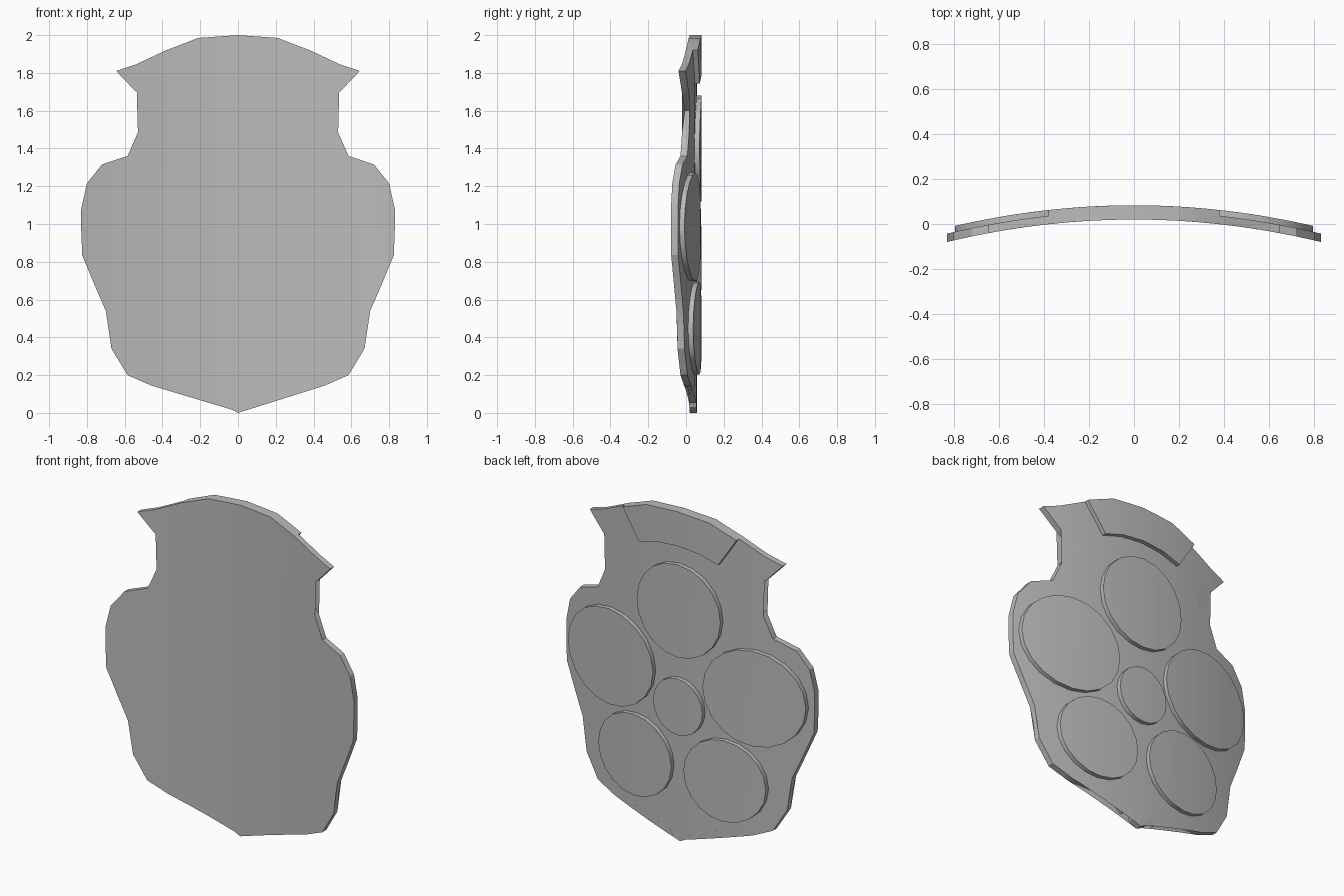
import bpy
import bmesh
from math import sin, cos, pi

cube = bpy.data.objects.get("Cube")
if cube:
    bpy.data.objects.remove(cube, do_unlink=True)

grey = bpy.data.materials.new("plain grey")
grey.use_nodes = True
grey.diffuse_color = (0.5, 0.5, 0.5, 1)
grey.node_tree.nodes["Principled BSDF"].inputs["Base Color"].default_value = (0.5, 0.5, 0.5, 1)

BEND = 0.145        # how strongly the sides sweep forward
STEP = 0.1          # width of the strips that follow the bend


def curved_slab(name, outline, front, back):
    """Fill an x-z outline, thicken it along y and bend it about the vertical axis."""
    bm = bmesh.new()
    bm.faces.new([bm.verts.new((x, front, z)) for x, z in outline])
    bmesh.ops.triangulate(bm, faces=bm.faces[:])
    for i in range(-8, 9):
        bmesh.ops.bisect_plane(bm, geom=bm.verts[:] + bm.edges[:] + bm.faces[:], dist=1e-5,
                               plane_co=(i * STEP, 0, 0), plane_no=(1, 0, 0))
    new = bmesh.ops.extrude_face_region(bm, geom=bm.faces[:], use_keep_orig=True)["geom"]
    for v in new:
        if isinstance(v, bmesh.types.BMVert):
            v.co.y = back
    for v in bm.verts:
        v.co.y -= BEND * v.co.x ** 2
    bmesh.ops.recalc_face_normals(bm, faces=bm.faces[:])
    mesh = bpy.data.meshes.new(name)
    bm.to_mesh(mesh)
    bm.free()
    mesh.materials.append(grey)
    obj = bpy.data.objects.new(name, mesh)
    bpy.context.collection.objects.link(obj)
    bpy.ops.object.select_all(action='DESELECT')
    obj.select_set(True)
    bpy.context.view_layer.objects.active = obj
    bpy.ops.object.shade_smooth_by_angle(angle=pi / 9)
    return obj


def mirrored(half):
    """Close a half outline that runs from the top centre to the bottom centre."""
    return half + [(-x, z) for x, z in reversed(half) if x > 0]


# Main plate: flared crown, narrow neck, wide body, small ragged foot
crown = [(0, 2.0), (.21, 1.985), (.38, 1.92), (.54, 1.845), (.645, 1.81), (.55, 1.71)]
body = [(.42, 1.6), (.53, 1.485), (.585, 1.36), (.72, 1.315), (.8, 1.215), (.83, 1.08),
        (.83, .97), (.825, .835), (.765, .69), (.7, .54), (.68, .45), (.67, .34),
        (.585, .2), (.46, .145)]
foot = [(.27, .13), (.2, .115), (.15, .085), (.11, .052), (.1, .068), (.065, .065),
        (.05, .03), (.035, .018), (0, 0)]
curved_slab("main_plate", mirrored(crown + body + foot), 0.02, 0.057)

# Raised band on the back of the crown
band = crown[:3] + [(.265, 1.745), (.14, 1.78), (0, 1.793)]
curved_slab("crown_band", mirrored(band), 0.05, 0.083)


# Raised round pads on the back
def pad(name, x, z, rx, rz, sides=20):
    ring = [(x + rx * cos(2 * pi * i / sides), z + rz * sin(2 * pi * i / sides))
            for i in range(sides)]
    curved_slab(name, ring, 0.05, 0.083)


pad("centre_pad", 0, .82, .165, .17)
pad("top_pad", 0, 1.4, .28, .28)
for side, s in (("left", 1), ("right", -1)):
    pad(side + "_middle_pad", s * .48, .985, .315, .288)
    pad(side + "_lower_pad", s * .3, .447, .26, .245)
